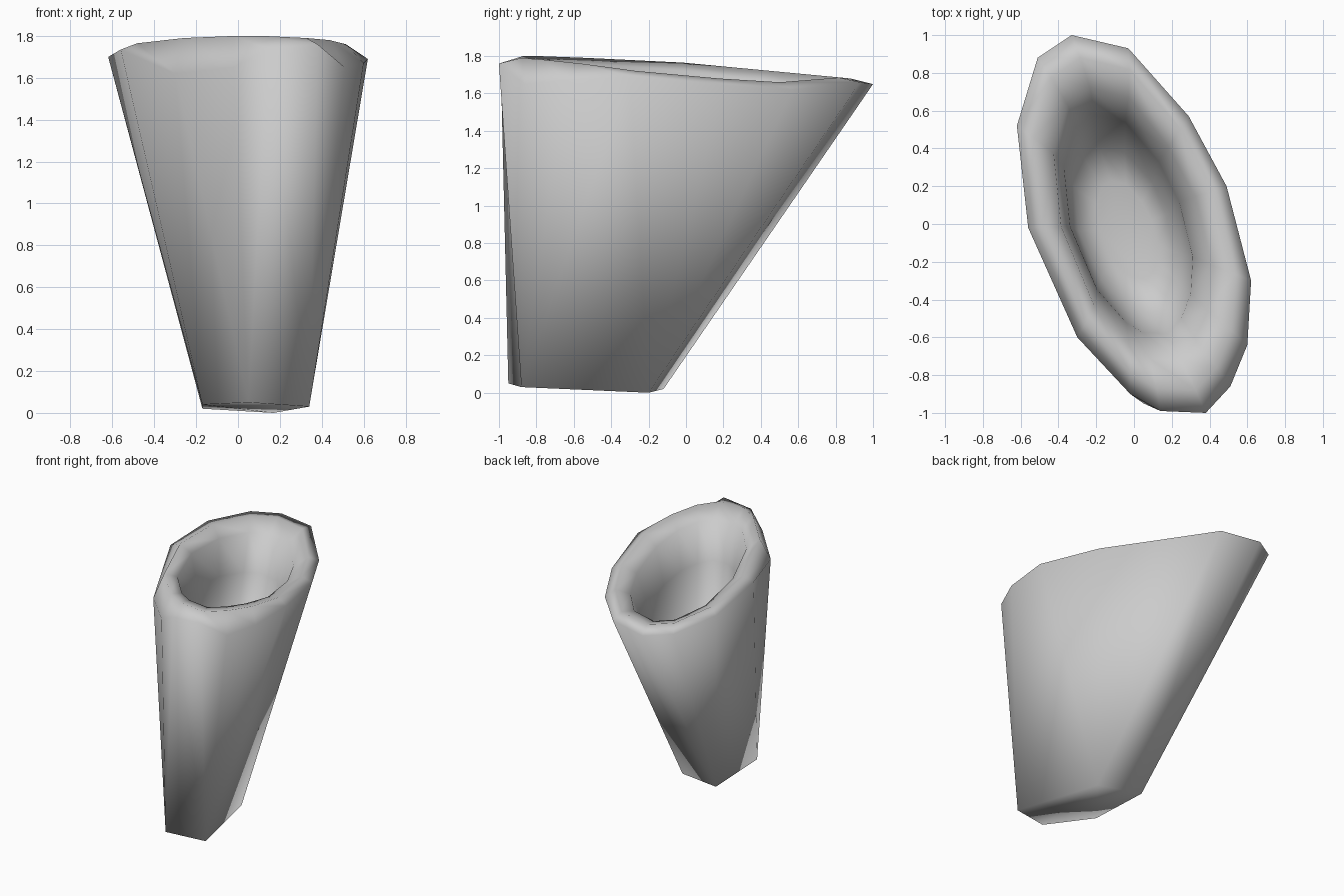
import bpy, bmesh

if "Cube" in bpy.data.objects:
    bpy.data.objects.remove(bpy.data.objects["Cube"])

# Rim outline from the top view: x, y, outer edge z, crest z, index of foot corner below
RIM = [(-.33, 1, 1.65, 1.68, 0), (-.03, .93, 1.66, 1.685, 1), (.29, .57, 1.62, 1.66, 1),
       (.49, .2, 1.645, 1.68, 1), (.62, -.3, 1.69, 1.72, 2), (.60, -.64, 1.67, 1.76, 2),
       (.51, -.86, 1.65, 1.78, 2), (.38, -1, 1.76, 1.79, 2), (.14, -.99, 1.74, 1.80, 3),
       (-.02, -.9, 1.65, 1.80, 3), (-.3, -.6, 1.62, 1.79, 4), (-.56, -.02, 1.735, 1.765, 4),
       (-.62, .52, 1.70, 1.72, 0), (-.51, .88, 1.665, 1.69, 0)]
# Five-cornered foot
FOOT = [(-.17, -.12, .02), (.17, -.2, 0), (.34, -.88, .03), (.05, -.95, .05),
        (-.17, -.62, .04)]


def ring(sx, sy, dx, dy, height):
    """Scaled copy of the rim outline; height is a function of (outer z, crest z)."""
    return [(x * sx + dx, y * sy + dy, height(z, c)) for x, y, z, c, _ in RIM]


rings = [
    # tapered outer wall
    [FOOT[r[4]] for r in RIM],
    ring(1, 1, 0, 0, lambda z, c: z),
    # rounded lip
    ring(.86, .88, 0, 0, lambda z, c: c),
    ring(.67, .72, -.01, 0, lambda z, c: c - .05),
    # hollow
    ring(.55, .58, -.03, 0, lambda z, c: c - .3),
    ring(.46, .44, -.035, -.03, lambda z, c: .98),
    ring(.26, .26, -.035, -.03, lambda z, c: .93),
]

bm = bmesh.new()
loops = [[bm.verts.new(p) for p in r] for r in rings]
n = len(RIM)
for a, b in zip(loops, loops[1:]):
    for i in range(n):
        j = (i + 1) % n
        bm.faces.new((a[i], a[j], b[j], b[i]))
bm.faces.new(loops[-1])
# merge the foot points into five corners, then close the underside
bmesh.ops.remove_doubles(bm, verts=bm.verts, dist=.001)
bmesh.ops.holes_fill(bm, edges=[e for e in bm.edges if e.is_boundary], sides=0)
bmesh.ops.recalc_face_normals(bm, faces=bm.faces)
for f in bm.faces:
    f.smooth = True

mesh = bpy.data.meshes.new("tapered_cup")
bm.to_mesh(mesh)
bm.free()
cup = bpy.data.objects.new("tapered_cup", mesh)
bpy.context.collection.objects.link(cup)
